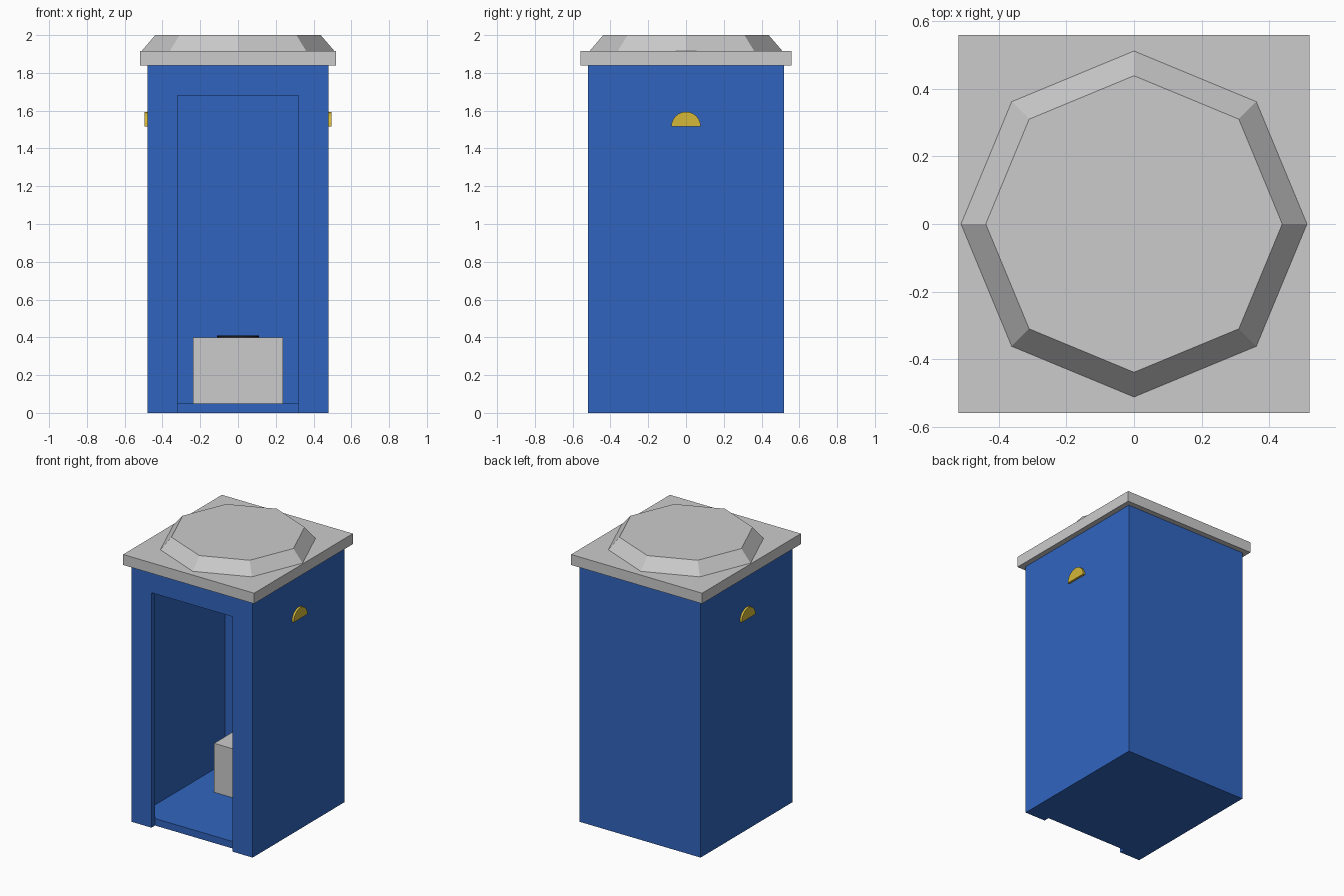
import bpy, bmesh, math

if "Cube" in bpy.data.objects:
    bpy.data.objects.remove(bpy.data.objects["Cube"])


def material(name, rgb):
    m = bpy.data.materials.new(name)
    m.diffuse_color = (*rgb, 1)
    m.use_nodes = True
    m.node_tree.nodes["Principled BSDF"].inputs["Base Color"].default_value = m.diffuse_color
    return m


BLUE = material("blue_plastic", (0.03, 0.13, 0.52))
YELLOW = material("yellow_vent", (0.66, 0.48, 0.04))
BLACK = material("black_seat", (0.01, 0.01, 0.012))
GREY = material("light_grey", (0.65, 0.65, 0.62))


def finish(bm, name, mat):
    bmesh.ops.recalc_face_normals(bm, faces=bm.faces)
    mesh = bpy.data.meshes.new(name)
    bm.to_mesh(mesh)
    bm.free()
    mesh.materials.append(mat)
    ob = bpy.data.objects.new(name, mesh)
    bpy.context.collection.objects.link(ob)
    return ob


def box(name, x, y, z, mat):
    """Box from (min, max) pairs."""
    bm = bmesh.new()
    bmesh.ops.create_cube(bm, size=1)
    for v in bm.verts:
        v.co = [r[0] + (c + 0.5) * (r[1] - r[0]) for c, r in zip(v.co, (x, y, z))]
    return finish(bm, name, mat)


def frustum(name, r1, r2, z1, z2, sides, mat, y=0):
    bm = bmesh.new()
    bmesh.ops.create_cone(bm, cap_ends=True, segments=sides,
                          radius1=r1, radius2=r2, depth=z2 - z1)
    bmesh.ops.translate(bm, verts=bm.verts, vec=(0, y, (z1 + z2) / 2))
    return finish(bm, name, mat)


W, D, H, T = 0.48, 0.52, 1.84, 0.04   # half width, half depth, wall height, thickness

# Floor, set back behind the door frame, and back wall
box("floor", (-W + T, W - T), (-D + T, D - T), (0, 0.05), BLUE)
box("back_wall", (-W + T, W - T), (D - T, D), (0, H), BLUE)

# Front frame: jambs and lintel around the open doorway
box("door_lintel", (-0.32, 0.32), (-D, -D + T), (1.68, H), BLUE)

for side, s in (("left", -1), ("right", 1)):
    box(side + "_wall", sorted((s * (W - T), s * W)), (-D, D), (0, H), BLUE)
    box(side + "_door_jamb", sorted((s * 0.32, s * (W - T))), (-D, -D + T), (0, H), BLUE)

    # Half-round vent hood on the side wall
    bm = bmesh.new()
    arc = [(0.078 * math.cos(math.pi * i / 12), 1.516 + 0.078 * math.sin(math.pi * i / 12))
           for i in range(13)]
    face = bm.faces.new([bm.verts.new((s * (W - 0.005), y, z)) for y, z in arc])
    ext = bmesh.ops.extrude_face_region(bm, geom=[face], use_keep_orig=True)
    bmesh.ops.translate(bm, vec=(s * 0.02, 0, 0),
                        verts=[g for g in ext["geom"] if isinstance(g, bmesh.types.BMVert)])
    finish(bm, side + "_vent", YELLOW)

# Roof slab with an eight-sided raised cap
box("roof_slab", (-0.518, 0.518), (-0.558, 0.558), (H, 1.915), GREY)
frustum("roof_cap", 0.511, 0.438, 1.915, 2.0, 8, GREY)

# Toilet bench and round seat
box("toilet_bench", (-0.238, 0.238), (0.07, D - T), (0.02, 0.4), GREY)
frustum("seat_opening", 0.11, 0.11, 0.395, 0.41, 20, BLACK, y=0.27)
